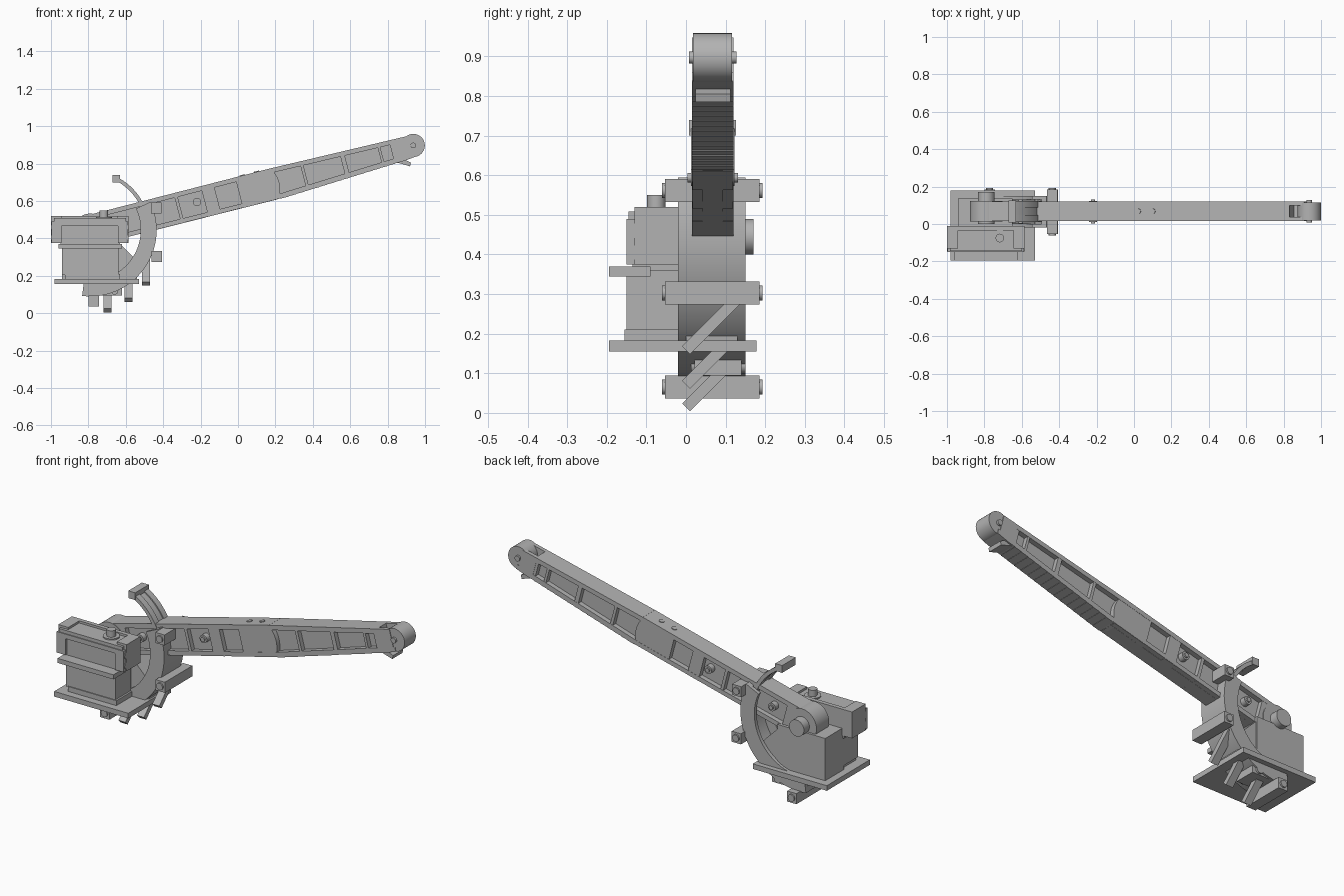
import bpy, bmesh, math
from mathutils import Matrix, Vector

cube = bpy.data.objects.get("Cube")
if cube:
    bpy.data.objects.remove(cube, do_unlink=True)

grey = bpy.data.materials.new("plain_grey")
grey.use_nodes = True
GREY = (0.45, 0.45, 0.45, 1)
grey.diffuse_color = GREY
grey.node_tree.nodes["Principled BSDF"].inputs["Base Color"].default_value = GREY

PIVOT = Vector((-0.79, 0.445))
TIP = Vector((0.937, 0.897))
LENGTH = (TIP - PIVOT).length
ALONG = (TIP - PIVOT) / LENGTH
ACROSS = Vector((-ALONG.y, ALONG.x))
Y0, Y1 = 0.015, 0.12
parts = []


def finish(name, bm):
    bmesh.ops.recalc_face_normals(bm, faces=bm.faces)
    mesh = bpy.data.meshes.new(name)
    bm.to_mesh(mesh)
    bm.free()
    mesh.materials.append(grey)
    ob = bpy.data.objects.new(name, mesh)
    bpy.context.collection.objects.link(ob)
    parts.append(ob)
    return ob


def prism(name, outline, y0, y1):
    """Outline in x and z, pulled through y."""
    bm = bmesh.new()
    face = bm.faces.new([bm.verts.new((p[0], y0, p[1])) for p in outline])
    moved = bmesh.ops.extrude_face_region(bm, geom=[face])["geom"]
    bmesh.ops.translate(bm, vec=(0, y1 - y0, 0),
                        verts=[v for v in moved if isinstance(v, bmesh.types.BMVert)])
    return finish(name, bm)


def box(name, x0, x1, y0, y1, z0, z1):
    return prism(name, [(x0, z0), (x1, z0), (x1, z1), (x0, z1)], y0, y1)


def rod(name, start, end, radius, sides=32):
    start, end = Vector(start), Vector(end)
    axis = end - start
    turn = axis.to_track_quat('Z', 'Y').to_matrix().to_4x4()
    bm = bmesh.new()
    bmesh.ops.create_cone(bm, cap_ends=True, segments=sides, radius1=radius, radius2=radius,
                          depth=axis.length,
                          matrix=Matrix.Translation((start + end) / 2) @ turn)
    return finish(name, bm)


def pin(name, centre, y0, y1, radius):
    return rod(name, (centre[0], y0, centre[1]), (centre[0], y1, centre[1]), radius)


def sector(name, r0, r1, a0, a1, y0, y1, steps=32):
    """Ring section around the arm pivot, angles in degrees."""
    angles = [math.radians(a0 + (a1 - a0) * i / steps) for i in range(steps + 1)]
    ring = lambda r, seq: [PIVOT + r * Vector((math.cos(a), math.sin(a))) for a in seq]
    return prism(name, ring(r1, angles) + ring(r0, angles[::-1]), y0, y1)


# Arm, measured along and across its own axis
def at(u, v):
    return PIVOT + ALONG * u + ACROSS * v


def top(u):
    return 0.08 - 0.005 * u if u < 1 else 0.075 - 0.024 * (u - 1)


def low(u):
    return -0.085 - 0.01 * u if u < 1 else -0.095 + 0.043 * (u - 1)


def slab(name, u0, u1, y0, y1):
    prism(name, [at(u0, low(u0)), at(u1, low(u1)), at(u1, top(u1)), at(u0, top(u0))], y0, y1)


FLANGE = 0.025
prism("arm_top_flange", [at(u, top(u)) for u in (0, 1, 1.69)]
      + [at(u, top(u) - FLANGE) for u in (1.69, 1, 0)], Y0, Y1)

# Underside flange, with fine steps on the tapered half
under = [at(0, low(0)), at(1.03, low(1.03))]
STEPS = 16
for i in range(STEPS):
    a, b = (1.03 + 0.68 * k / STEPS for k in (i, i + 1))
    under += [at(a, low(a) - 0.002), at(b, low(a) - 0.002)]
under.append(at(1.78, low(1.78)))
prism("arm_bottom_flange", under + [at(u, low(u) + FLANGE) for u in (1.78, 1, 0)], Y0, Y1)

slab("arm_web", 0, 1.0, 0.042, 0.093)
slab("arm_outer_web", 1.0, 1.69, 0.042, 0.093)
for u0, u1 in ((0, 0.11), (0.30, 0.32), (0.48, 0.497), (0.63, 0.70), (0.82, 1.02),
               (1.174, 1.19), (1.393, 1.417), (1.598, 1.612), (1.665, 1.69)):
    slab("arm_rib", u0, u1, Y0 + 0.001, Y1 - 0.001)
bulge = [at(1.02 + 0.022 * math.sin(math.pi * i / 12), low(1) + (top(1) - low(1)) * i / 12)
         for i in range(13)]
prism("arm_joint_cover", bulge, Y0 + 0.001, Y1 - 0.001)
for y in (Y0, Y1 - 0.022):
    slab("tip_cheek", 1.68, 1.77, y, y + 0.022)
pin("arm_root", PIVOT, 0.013, 0.122, 0.088)
pin("arm_tip", TIP, 0.018, 0.116, 0.062)
pin("tip_pin", TIP, 0.007, 0.127, 0.015)
pin("pivot_pin", PIVOT, 0.0, 0.17, 0.045)
for u in (0.19, 0.59):
    pin("arm_boss", at(u, 0), 0.012, 0.123, 0.022)
    pin("arm_boss_core", at(u, 0), 0.004, 0.131, 0.012)
for u in (0.86, 0.94):
    a, b = at(u, top(u) - 0.01), at(u, top(u) + 0.004)
    rod("arm_top_stud", (a.x, 0.068, a.y), (b.x, 0.068, b.y), 0.014)
prism("tip_flap", [(0.80, 0.805), (0.86, 0.803), (0.92, 0.785), (0.925, 0.805), (0.86, 0.835)],
      0.024, 0.112)

# Curved guide around the arm, open inside
sector("guide_band", 0.325, 0.355, -97, 25, -0.02, 0.15)
for y in (-0.02, 0.13):
    sector("guide_flange", 0.27, 0.326, -97, 25, y, y + 0.02)

# Upper curved rails and their end block
for y in (0.012, 0.088):
    sector("upper_rail", 0.297, 0.317, 18, 63, y, y + 0.035)
sector("upper_rail_web", 0.302, 0.311, 18, 63, 0.04, 0.095)
box("upper_end_block", -0.672, -0.63, 0.008, 0.126, 0.70, 0.74)

# Cross blocks with pins, spaced around the guide
for x, z in ((-0.437, 0.562), (-0.435, 0.303), (-0.772, 0.065)):
    box("cross_block", x - 0.028, x + 0.028, -0.053, 0.185, z - 0.029, z + 0.029)
    pin("cross_block_pin", (x, z), -0.061, 0.193, 0.019)

# Slanted rungs below the guide
for x, z, reach in ((-0.492, 0.158, 0.13), (-0.585, 0.071, 0.11), (-0.698, 0.014, 0.11)):
    bm = bmesh.new()
    bmesh.ops.create_cube(bm, size=1, matrix=Matrix.Translation((x, reach / 2, z + reach / 2))
                          @ Matrix.Rotation(math.radians(45), 4, 'X')
                          @ Matrix.Diagonal((0.042, reach * math.sqrt(2), 0.028, 1)))
    finish("slanted_rung", bm)

# Base and rear support
box("base_plate", -0.98, -0.53, -0.195, 0.178, 0.155, 0.183)
box("lower_bracket", -0.80, -0.62, 0.022, 0.14, 0.095, 0.156)
pin("lower_bracket_pin", (-0.66, 0.12), 0.012, 0.15, 0.02)
box("rear_support", -0.94, -0.65, -0.03, 0.135, 0.18, 0.415)
prism("support_gusset", [(-0.66, 0.183), (-0.54, 0.183), (-0.53, 0.27), (-0.66, 0.40)], 0.0, 0.13)

# Front housing
box("housing_foot", -0.925, -0.63, -0.155, -0.02, 0.18, 0.21)
box("housing", -0.94, -0.64, -0.15, -0.015, 0.205, 0.36)
box("housing_ledge", -0.96, -0.62, -0.195, -0.09, 0.345, 0.37)
box("head_body", -0.95, -0.63, -0.135, -0.015, 0.36, 0.505)
box("head_top", -0.985, -0.60, -0.145, -0.015, 0.488, 0.508)
box("head_back_rail", -1.0, -0.585, -0.035, -0.012, 0.375, 0.52)
box("head_front_rail", -0.99, -0.595, -0.15, -0.125, 0.465, 0.49)
for x0, x1, face in ((-1.0, -0.94, -1), (-0.645, -0.585, 1)):
    box("head_end", x0, x1, -0.13, -0.015, 0.375, 0.52)
    box("head_corner", x0 + 0.004, x1 - 0.004, -0.15, -0.125, 0.375, 0.49)
    x = x0 if face < 0 else x1
    for z in (0.405, 0.46):
        rod("head_screw", (x - face * 0.02, -0.128, z), (x - face * 0.001, -0.128, z), 0.018)
rod("top_collar", (-0.717, -0.075, 0.49), (-0.717, -0.075, 0.515), 0.042)
rod("top_knob", (-0.717, -0.075, 0.49), (-0.717, -0.075, 0.55), 0.023)

# Smooth round parts while keeping edges crisp
bpy.ops.object.select_all(action='DESELECT')
for ob in parts:
    ob.select_set(True)
bpy.context.view_layer.objects.active = parts[0]
bpy.ops.object.shade_smooth_by_angle(angle=math.radians(30))
